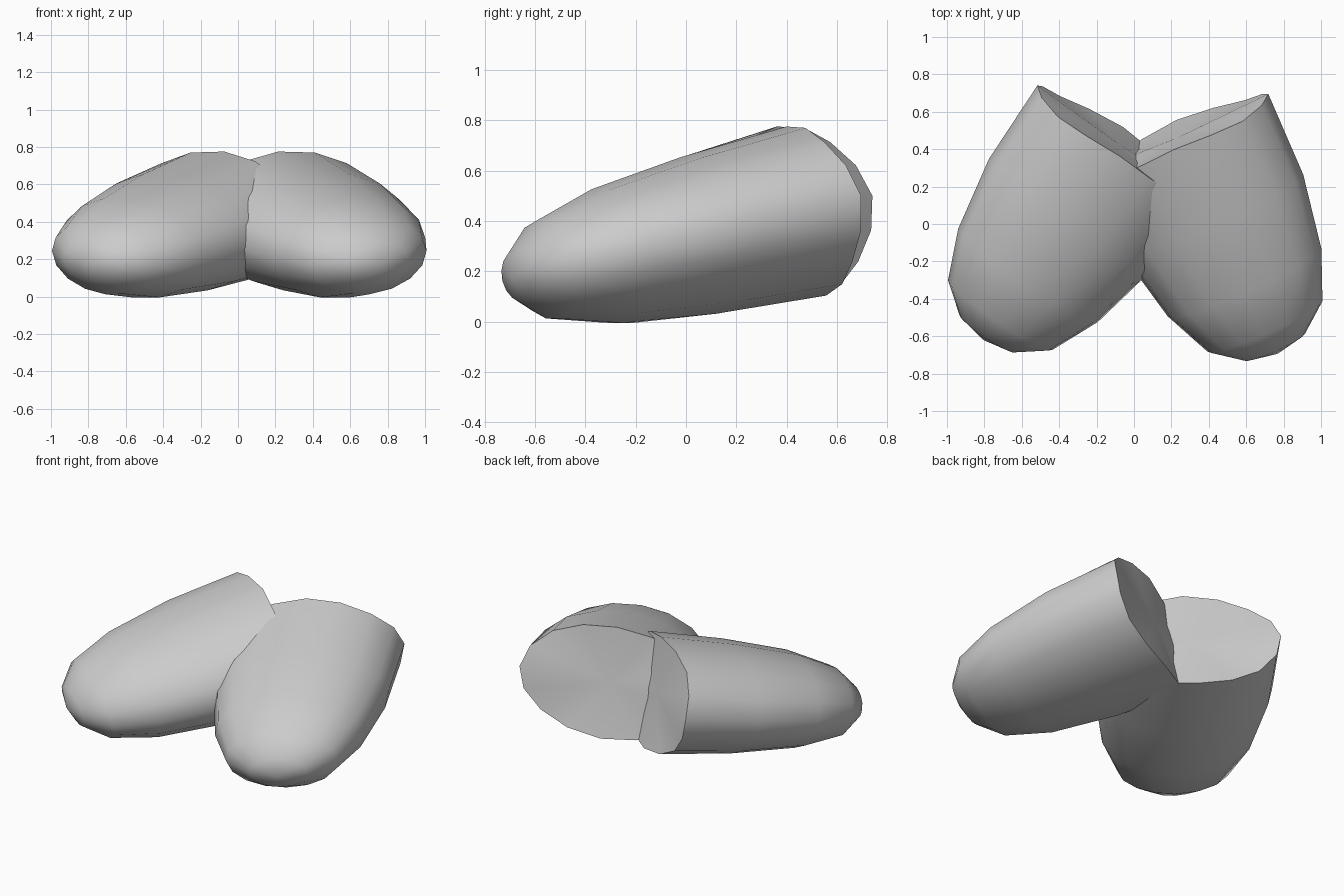
import bpy, bmesh, math
from mathutils import Matrix, Vector

cube = bpy.data.objects.get("Cube")
if cube:
    bpy.data.objects.remove(cube, do_unlink=True)

# Single plain grey
grey = bpy.data.materials.new("light_grey")
grey.use_nodes = True
COLOUR = (0.6, 0.6, 0.6, 1)
grey.diffuse_color = COLOUR
grey.node_tree.nodes["Principled BSDF"].inputs["Base Color"].default_value = COLOUR

SIDES = 16
TILT = math.radians(11.6)
# Distance from the cut end, half width, half height
RINGS = [(0, 0.545, 0.345), (0.48, 0.532, 0.319), (0.89, 0.452, 0.273),
         (1.155, 0.338, 0.2), (1.28, 0.178, 0.105)]
TIP = 1.32
SCALLOP = 0.03    # how far the cut rim dips between its quarter points
HOLLOW = 0.02     # how far the middle of the cut end sinks in


def rounded_lobe(name, centre, turn, roll):
    """Blunt oval lobe with a slightly hollow cut end, pointing forward and down."""
    bm = bmesh.new()
    loops = []
    for dist, wide, tall in RINGS:
        loop = []
        for i in range(SIDES):
            a = math.tau * i / SIDES
            dip = 0 if loops else SCALLOP * math.sin(2 * a) ** 2
            loop.append(bm.verts.new((wide * math.cos(a), -dist - dip, tall * math.sin(a))))
        loops.append(loop)
    tip = bm.verts.new((0, -TIP, 0))
    hub = bm.verts.new((0, -HOLLOW, 0))
    # Skin between rings
    for near, far in zip(loops, loops[1:]):
        for i in range(SIDES):
            j = (i + 1) % SIDES
            bm.faces.new((near[i], near[j], far[j], far[i]))
    # Rounded nose and fanned cut end
    for i in range(SIDES):
        j = (i + 1) % SIDES
        bm.faces.new((loops[-1][i], loops[-1][j], tip))
        bm.faces.new((loops[0][j], loops[0][i], hub))
    bmesh.ops.recalc_face_normals(bm, faces=bm.faces)

    mesh = bpy.data.meshes.new(name)
    bm.to_mesh(mesh)
    bm.free()
    mesh.materials.append(grey)
    obj = bpy.data.objects.new(name, mesh)
    bpy.context.collection.objects.link(obj)
    obj.matrix_world = (Matrix.Translation(Vector(centre))
                        @ Matrix.Rotation(math.radians(turn), 4, "Z")
                        @ Matrix.Rotation(TILT, 4, "X")
                        @ Matrix.Rotation(math.radians(roll), 4, "Y"))
    bpy.ops.object.select_all(action="DESELECT")
    obj.select_set(True)
    bpy.context.view_layer.objects.active = obj
    bpy.ops.object.shade_smooth_by_angle(angle=math.radians(50))


# The outer side of each lobe is rolled slightly upward
rounded_lobe("left_lobe", (0.222, 0.478, 0.44), 25, -6.5)
rounded_lobe("right_lobe", (-0.066, 0.44, 0.44), -35, 6.5)
